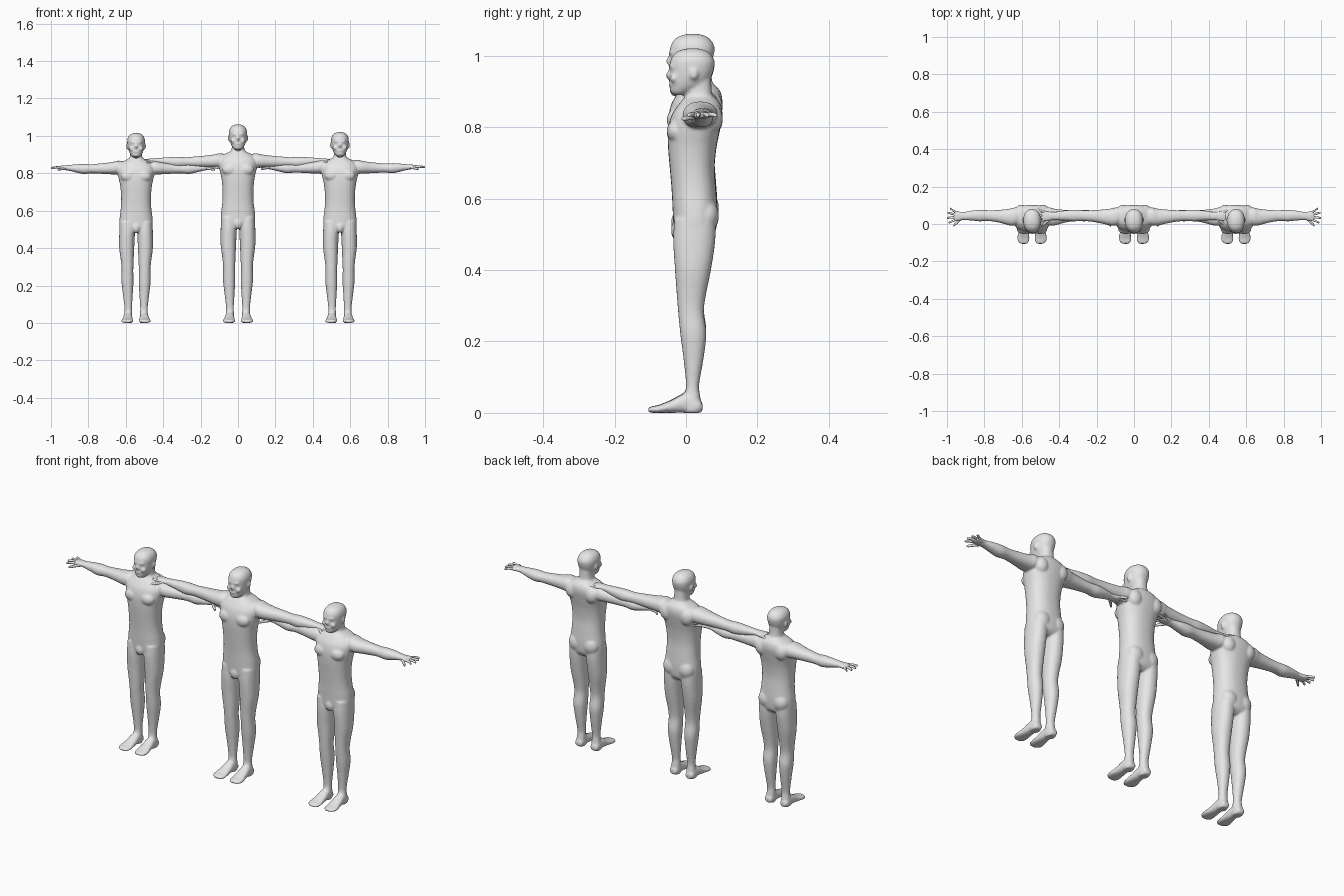
import bpy, bmesh, math
from mathutils import Matrix, Vector

skin = bpy.data.materials.new("plain grey")
skin.diffuse_color = (0.8, 0.8, 0.8, 1)


def spline(rows, steps=4):
    """Catmull-Rom interpolation between profile rows."""
    out = []
    for i in range(len(rows) - 1):
        p = [rows[max(0, min(len(rows) - 1, i + k))] for k in (-1, 0, 1, 2)]
        for s in range(steps):
            t = s / steps
            out.append([0.5 * (2 * b + (c - a) * t + (2 * a - 5 * b + 4 * c - d) * t * t
                               + (3 * b - a - 3 * c + d) * t ** 3) for a, b, c, d in zip(*p)])
    return out + [list(rows[-1])]


def loft(bm, axis, rows, side=1, n=20, power=0.9):
    """Rows: position along axis, two centre coordinates, two radii."""
    rings = []
    for t, a, b, ra, rb in spline(rows):
        ring = []
        for i in range(n):
            w = 2 * math.pi * i / n
            c, s = math.cos(w), math.sin(w)
            u = a + max(ra, .001) * math.copysign(abs(c) ** power, c)
            v = b + max(rb, .001) * math.copysign(abs(s) ** power, s)
            x, y, z = {"x": (t, u, v), "y": (u, t, v), "z": (u, v, t)}[axis]
            ring.append(bm.verts.new((x * side, y, z)))
        rings.append(ring)
    for r, q in zip(rings, rings[1:]):
        for i in range(n):
            j = (i + 1) % n
            bm.faces.new((r[i], r[j], q[j], q[i]))
    bm.faces.new(rings[0])
    bm.faces.new(rings[-1])


def span(rows):
    """Rows given as z, centre x, half width, front y, back y."""
    return [(z, cx, (f + b) / 2, rx, (b - f) / 2) for z, cx, rx, f, b in rows]


def blob(bm, centre, radii):
    m = Matrix.Translation(Vector(centre)) @ Matrix.Diagonal((*radii, 1))
    bmesh.ops.create_uvsphere(bm, u_segments=20, v_segments=12, radius=1, matrix=m)


TORSO = span([(.488, 0, .05, -.015, .06), (.51, 0, .086, -.033, .083), (.56, 0, .088, -.037, .088),
              (.62, 0, .081, -.04, .084), (.68, 0, .08, -.045, .08), (.74, 0, .086, -.05, .085),
              (.79, 0, .097, -.05, .095), (.83, 0, .1, -.04, .102), (.858, 0, .08, -.022, .098),
              (.875, 0, .047, -.008, .085), (.89, 0, .033, 0, .073), (.95, 0, .031, 0, .07)])
HEAD = span([(.886, 0, .014, -.034, -.005), (.893, 0, .024, -.041, .01), (.91, 0, .035, -.044, .045),
             (.93, 0, .042, -.045, .066), (.955, 0, .046, -.045, .077), (.98, 0, .047, -.044, .08),
             (1.0, 0, .039, -.033, .069), (1.011, 0, .025, -.015, .052), (1.016, 0, .008, .008, .03)])
LEG = span([(.54, .046, .042, -.033, .083), (.48, .048, .042, -.036, .082), (.40, .050, .040, -.031, .07),
            (.33, .047, .034, -.026, .056), (.28, .046, .031, -.022, .05), (.22, .046, .032, -.016, .057),
            (.15, .044, .026, -.007, .049), (.08, .042, .02, 0, .037), (.05, .042, .021, -.004, .039),
            (.015, .044, .024, -.01, .044), (0, .044, .02, -.005, .04)])
FOOT = [(.046, .044, .016, .012, .01), (.038, .044, .018, .021, .018), (0, .044, .027, .024, .027),
        (-.04, .045, .018, .028, .018), (-.075, .047, .011, .033, .011), (-.095, .046, .009, .029, .009),
        (-.106, .044, .008, .016, .006)]
ARM = [(.06, .045, .832, .04, .03), (.095, .04, .831, .048, .037), (.12, .037, .828, .045, .034),
       (.16, .04, .826, .037, .03), (.20, .043, .825, .031, .027), (.24, .045, .824, .029, .024),
       (.28, .045, .823, .031, .027), (.32, .045, .826, .027, .022), (.36, .043, .829, .022, .015),
       (.385, .042, .83, .021, .013)]
PALM = [(.365, .043, .83, .02, .012), (.385, .042, .83, .023, .012), (.405, .043, .83, .027, .010),
        (.418, .043, .83, .022, .007)]
# finger: root y, tip x, tip y
FINGERS = [(.024, .446, .008), (.037, .455, .033), (.05, .452, .06), (.062, .44, .082)]


def make_object(name, bm, place, scale, remesh):
    bmesh.ops.recalc_face_normals(bm, faces=bm.faces)
    for f in bm.faces:
        f.smooth = True
    me = bpy.data.meshes.new(name)
    bm.to_mesh(me)
    bm.free()
    me.materials.append(skin)
    ob = bpy.data.objects.new(name, me)
    bpy.context.collection.objects.link(ob)
    ob.location.x = place
    ob.scale = scale
    if remesh:  # fuse the overlapping volumes into one skin
        r = ob.modifiers.new("fuse", "REMESH")
        r.mode = "VOXEL"
        r.voxel_size = 0.005
        r.use_smooth_shade = True
        s = ob.modifiers.new("soften", "SMOOTH")
        s.factor = 0.5
        s.iterations = 4


def figure(label, place, scale, reach):
    def stretch(rows):
        return [(.1 + (r[0] - .1) * (reach if r[0] > .1 else 1), *r[1:]) for r in rows]

    bm = bmesh.new()
    loft(bm, "z", TORSO, n=32, power=.85)
    loft(bm, "z", HEAD, n=28)
    # face: nose, brow, lips, chin
    blob(bm, (0, -.045, .942), (.008, .011, .012))
    blob(bm, (0, -.044, .953), (.005, .006, .014))
    blob(bm, (0, -.038, .965), (.031, .010, .007))
    blob(bm, (0, -.042, .917), (.014, .007, .006))
    blob(bm, (0, -.035, .900), (.016, .010, .010))
    blob(bm, (0, -.022, .51), (.025, .02, .03))
    for sd in (1, -1):
        loft(bm, "z", LEG, sd)
        loft(bm, "y", FOOT, sd)
        loft(bm, "x", stretch(ARM), sd)
        # cheek, ear, chest, shoulder blade, buttock
        blob(bm, (sd * .024, -.033, .932), (.014, .012, .012))
        blob(bm, (sd * .046, .022, .945), (.007, .012, .017))
        blob(bm, (sd * .042, -.03, .785), (.04, .024, .03))
        blob(bm, (sd * .055, .075, .82), (.035, .028, .04))
        blob(bm, (sd * .04, .058, .55), (.042, .034, .046))
    make_object(label + " body", bm, place, scale, True)

    bm = bmesh.new()
    for sd in (1, -1):
        loft(bm, "x", stretch(PALM), sd)
        for y0, x1, y1 in FINGERS:
            mid = (.405 + x1) / 2
            loft(bm, "x", stretch([(.405, y0, .83, .0065, .007), (mid, (y0 + y1) / 2, .832, .006, .006),
                                   (x1 - .004, y1, .829, .005, .005), (x1, y1, .828, .002, .002)]), sd, n=10)
        # thumb
        loft(bm, "x", stretch([(.375, .032, .828, .009, .009), (.395, .014, .824, .009, .007),
                               (.415, -.004, .82, .007, .006), (.421, -.009, .819, .003, .003)]), sd, n=10)
    make_object(label + " hands", bm, place, scale, False)


figure("left figure", -.545, (1, 1, 1), 1)
figure("centre figure", 0, (1.03, 1, 1.045), 1.19)
figure("right figure", .545, (1, 1, 1.005), 1)
